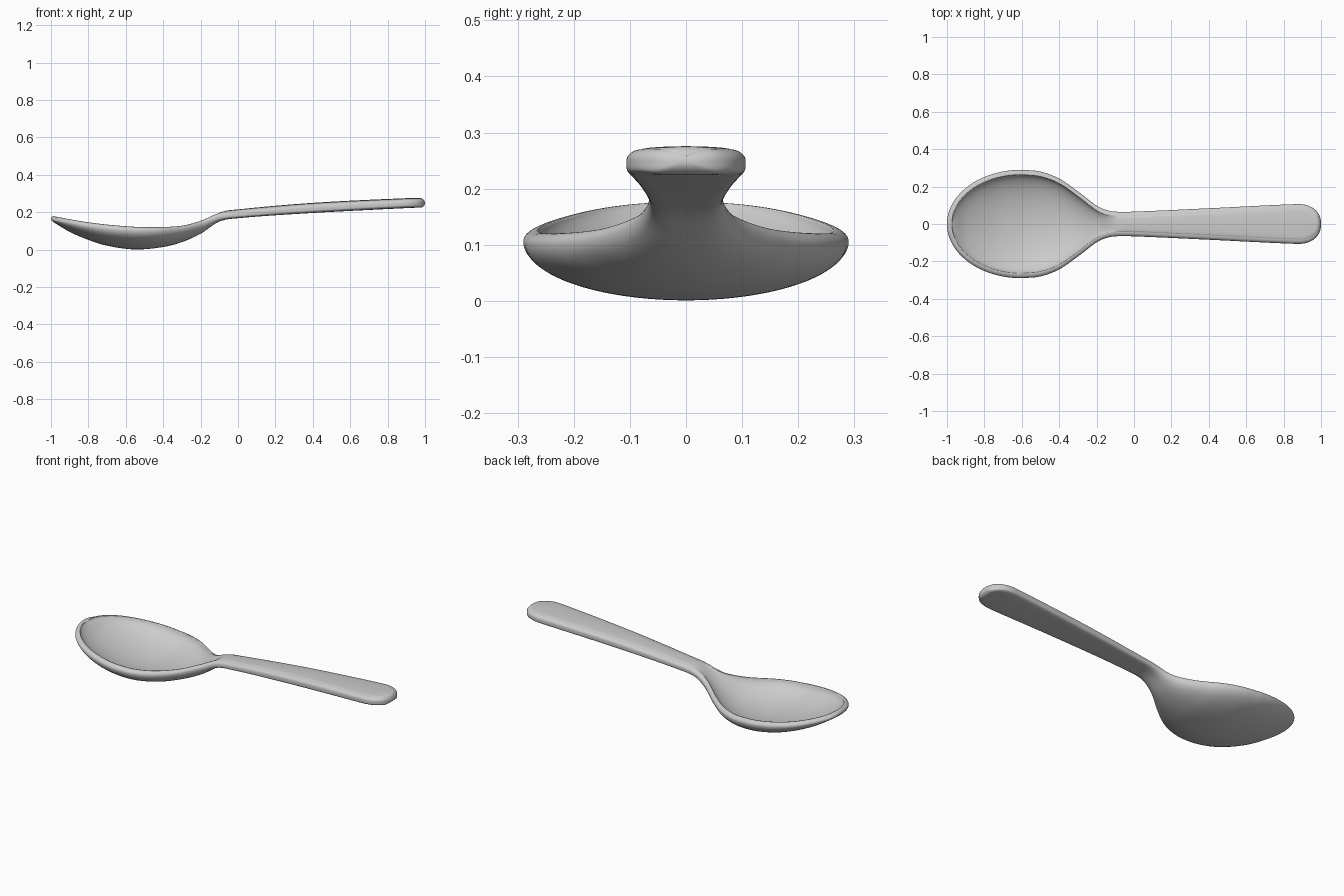
import bpy, bmesh
from math import sin, cos, pi, sqrt

cube = bpy.data.objects.get("Cube")
if cube:
    bpy.data.objects.remove(cube)


def curve(keys):
    """Smooth function through (x, value) keys."""
    n = len(keys)

    def slope(i):
        a, b = keys[max(i - 1, 0)], keys[min(i + 1, n - 1)]
        return (b[1] - a[1]) / (b[0] - a[0])

    def value(x):
        i = 0
        while i < n - 2 and x > keys[i + 1][0]:
            i += 1
        (x0, v0), (x1, v1) = keys[i], keys[i + 1]
        h = x1 - x0
        t = min(max((x - x0) / h, 0), 1)
        s = t * t * (3 - 2 * t)
        return (v0 + (v1 - v0) * s + h * t * (1 - t) *
                (slope(i) * (1 - t) - slope(i + 1) * t))
    return value


# Outline, rim height, underside and top centreline along the length
neck_width = curve([(-.6, .29), (-.5, .28), (-.4, .243), (-.3, .174), (-.2, .098),
                    (-.15, .075), (-.1, .066), (0, .066), (.4, .084), (.86, .106), (1, .106)])
rim = curve([(-1, .181), (-.8, .146), (-.6, .125), (-.45, .12), (-.3, .128), (-.2, .154),
             (-.1, .196), (0, .211), (.4, .245), (.9, .27), (1, .27)])
under = curve([(-1, .155), (-.9, .095), (-.8, .052), (-.7, .021), (-.55, .001), (-.4, .014),
               (-.3, .04), (-.2, .085), (-.1, .15), (0, .168), (.4, .196), (.9, .222), (1, .226)])
floor = curve([(-1, .181), (-.97, .165), (-.9, .118), (-.8, .074), (-.7, .045), (-.55, .026),
               (-.4, .039), (-.3, .067), (-.2, .125), (-.1, .197), (0, .215), (.4, .25),
               (.9, .275), (1, .275)])
squareness = curve([(-.3, 2), (-.15, 2.6), (0, 4.5), (1, 5)])


def half_width(x):
    if x < -.6:
        return .29 * sqrt(max(0, 1 - ((x + .6) / .4) ** 2))
    tip = max(0, (x - .87) / .13)
    return neck_width(x) * (1 - tip ** 2.3) ** (1 / 2.3)


def section(x):
    """Closed cross-section: rounded underside, rolled rim, dished top."""
    w = half_width(x)
    if x < -.6:
        wi = .264 * sqrt(max(0, 1 - ((x + .6) / .374) ** 2))
    else:
        wi = max(0, w - .026)
    r = w - wi
    p, zr, zb, zf = squareness(x), rim(x), under(x), floor(x)
    if wi == 0:
        zf = zr
    mid = max(zr - .02, zb + .004)
    pts = []
    for i in range(41):
        c, s = cos(pi * i / 40), max(0, sin(pi * i / 40))
        y = w * abs(c) ** (2 / p) * (1 if c > 0 else -1)
        pts.append((y, mid - (mid - zb) * s ** (2 / p)))
    edge = [(wi + r * cos(pi * i / 16), mid + (zr - mid) * sin(pi * i / 16))
            for i in range(1, 9)]
    pts += [(-y, z) for y, z in edge]
    for i in range(1, 32):
        a = pi * i / 32
        pts.append((-wi * cos(a), zr - (zr - zf) * sin(a) ** 1.15))
    pts += edge[::-1]
    # Round the thickness off at both ends
    d = min(1, (1 - abs(x)) / (.025 if x > 0 else .015))
    e = sqrt(1 - (1 - d) ** 2)
    centre = (zr + zb) / 2 if x > 0 else mid
    return [(x, y, centre + (z - centre) * e) for y, z in pts]


# Loft the sections from bowl tip to handle end
bm = bmesh.new()
steps = 180
rings = [[bm.verts.new(p) for p in section(-cos(pi * i / steps))] for i in range(1, steps)]
for a, b in zip(rings, rings[1:]):
    for j in range(len(a)):
        k = (j + 1) % len(a)
        bm.faces.new((a[j], a[k], b[k], b[j]))
bm.faces.new(rings[0])
bm.faces.new(rings[-1])
bmesh.ops.remove_doubles(bm, verts=bm.verts, dist=.00005)
bmesh.ops.recalc_face_normals(bm, faces=bm.faces)
for f in bm.faces:
    f.smooth = True
mesh = bpy.data.meshes.new("spoon")
bm.to_mesh(mesh)
bm.free()
spoon = bpy.data.objects.new("spoon", mesh)
bpy.context.collection.objects.link(spoon)

# Plain grey metal
grey = bpy.data.materials.new("light_grey")
grey.use_nodes = True
colour = (.6, .6, .6, 1)
grey.diffuse_color = colour
grey.node_tree.nodes["Principled BSDF"].inputs["Base Color"].default_value = colour
mesh.materials.append(grey)
